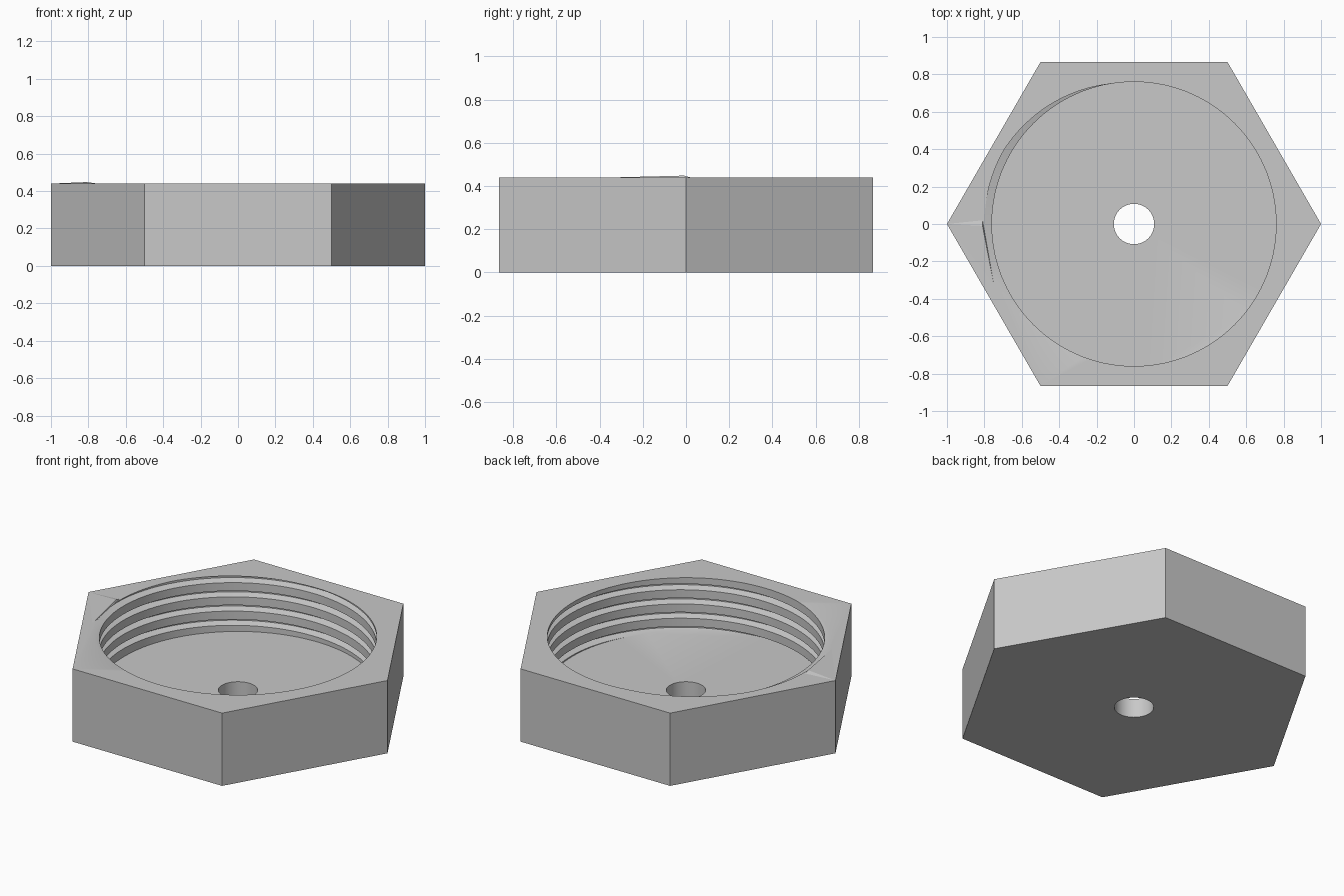
import bpy, bmesh
from math import sin, cos, pi, radians

cube = bpy.data.objects.get("Cube")
if cube:
    bpy.data.objects.remove(cube, do_unlink=True)

HEIGHT, FLOOR = 0.44, 0.115
CREST, ROOT, PITCH = 0.76, 0.80, 0.086
FLANK = 0.14            # share of the pitch taken by each groove section
START = radians(100)    # where the groove begins to break through the rim

grey = bpy.data.materials.new("light grey")
grey.use_nodes = True
colour = (0.58, 0.58, 0.58, 1)
grey.diffuse_color = colour
grey.node_tree.nodes["Principled BSDF"].inputs["Base Color"].default_value = colour


def finish(bm, name):
    """Weld, close open ends and turn a bmesh into an object."""
    bmesh.ops.remove_doubles(bm, verts=bm.verts, dist=1e-5)
    bmesh.ops.holes_fill(bm, edges=[e for e in bm.edges if e.is_boundary], sides=0)
    bmesh.ops.recalc_face_normals(bm, faces=bm.faces)
    mesh = bpy.data.meshes.new(name)
    bm.to_mesh(mesh)
    bm.free()
    mesh.materials.append(grey)
    ob = bpy.data.objects.new(name, mesh)
    bpy.context.collection.objects.link(ob)
    return ob


def skin(columns, name):
    """Join neighbouring columns of points with quads."""
    bm = bmesh.new()
    cols = [[bm.verts.new(p) for p in col] for col in columns]
    for a, b in zip(cols, cols[1:]):
        for i in range(len(a) - 1):
            bm.faces.new((a[i], b[i], b[i + 1], a[i + 1]))
    return finish(bm, name)


def prism(radius, sides, z0, z1, name):
    turns = [2 * pi * i / sides for i in range(sides + 1)]
    return skin([[(radius * cos(t), radius * sin(t), z) for z in (z0, z1)]
                 for t in turns], name)


def thread_radius(phase):
    """Trapezoid groove: flank out, flat root, flank in, flat crest."""
    phase %= 1
    depth = min(phase / FLANK, (3 * FLANK - phase) / FLANK, 1)
    return CREST + (ROOT - CREST) * max(depth, 0)


def thread_column(t):
    """One upright profile of the threaded cavity at angle t."""
    base = HEIGHT + PITCH * ((t - START) / (2 * pi) - 3 * FLANK)
    levels = [base + PITCH * (k + j * FLANK) for k in range(-5, 2) for j in range(4)]
    levels = [min(max(z, FLOOR), HEIGHT) for z in levels]
    points = [(thread_radius((z - base) / PITCH), z) for z in levels]
    points.append((points[-1][0], HEIGHT + 0.06))
    return [(r * cos(t), r * sin(t), z) for r, z in points]


# Hexagonal body with a threaded recess and a through hole in its floor
body = prism(1.0, 6, 0, HEIGHT, "hexagonal_cap")
SEGMENTS = 120
cavity = skin([thread_column(2 * pi * i / SEGMENTS) for i in range(SEGMENTS + 1)],
              "thread_cutter")
hole = prism(0.108, 64, -0.1, 0.3, "hole_cutter")

for cutter in (cavity, hole):
    cutter.hide_render = True
    mod = body.modifiers.new(cutter.name, 'BOOLEAN')
    mod.operation = 'DIFFERENCE'
    mod.solver = 'EXACT'
    mod.object = cutter
    bpy.ops.object.select_all(action='DESELECT')
    body.select_set(True)
    bpy.context.view_layer.objects.active = body
    bpy.ops.object.modifier_apply(modifier=mod.name)
    bpy.data.objects.remove(cutter, do_unlink=True)

bpy.ops.object.shade_smooth_by_angle(angle=radians(20))

# Slight raised burr where the thread runs out at one corner
bm = bmesh.new()
corners = [bm.verts.new(p) for p in
           ((-1, 0, HEIGHT), (-0.75, -0.32, HEIGHT), (-0.81, 0.02, HEIGHT))]
peak = bm.verts.new((-0.81, -0.01, HEIGHT + 0.008))
bm.faces.new(corners)
for i in range(3):
    bm.faces.new((corners[i], corners[(i + 1) % 3], peak))
finish(bm, "thread_runout_burr")
